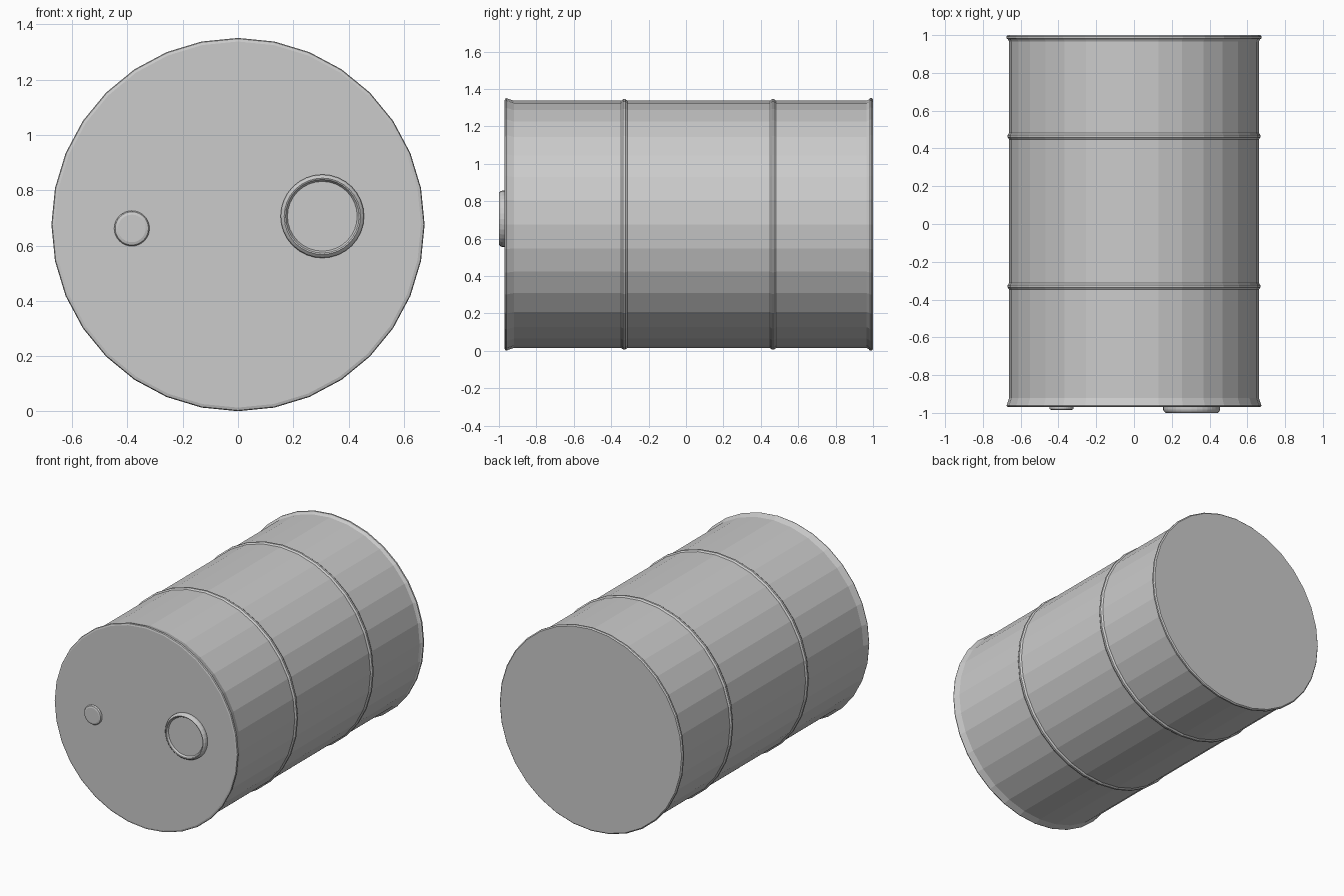
import bpy, bmesh, math

if "Cube" in bpy.data.objects:
    bpy.data.objects.remove(bpy.data.objects["Cube"])

CZ = 0.676  # height of the barrel axis

metal = bpy.data.materials.new("grey_metal")
metal.diffuse_color = (0.6, 0.6, 0.6, 1)
metal.use_nodes = True
metal.node_tree.nodes["Principled BSDF"].inputs["Base Color"].default_value = metal.diffuse_color


def lathe(name, profile, cx, cz, sides):
    """Spin (radius, y) points, front to back, around a y-aligned axis and cap both ends."""
    bm = bmesh.new()
    rings = []
    for r, y in profile:
        rings.append([bm.verts.new((cx + r * math.sin(2 * math.pi * i / sides), y,
                                    cz + r * math.cos(2 * math.pi * i / sides)))
                      for i in range(sides)])
    for a, b in zip(rings, rings[1:]):
        for i in range(sides):
            j = (i + 1) % sides
            bm.faces.new((a[i], a[j], b[j], b[i]))
    bm.faces.new(rings[0])
    bm.faces.new(rings[-1])
    bmesh.ops.recalc_face_normals(bm, faces=bm.faces)
    mesh = bpy.data.meshes.new(name)
    bm.to_mesh(mesh)
    bm.free()
    mesh.materials.append(metal)
    obj = bpy.data.objects.new(name, mesh)
    bpy.context.collection.objects.link(obj)
    return obj


def rib(y):
    """Small raised hoop in the drum wall."""
    return [(0.661, y - 0.017), (0.669, y - 0.006), (0.669, y + 0.006), (0.661, y + 0.017)]


# Drum body with flared front lip, two hoops and a back rim
body = [(0.662, -0.97), (0.672, -0.967), (0.675, -0.96), (0.672, -0.953), (0.661, -0.92)]
body += rib(-0.33) + rib(0.465)
body += [(0.661, 0.965), (0.668, 0.978), (0.675, 0.983), (0.675, 0.993), (0.668, 1.0)]
lathe("drum_body", body, 0, CZ, 32)

# Large filler cap with raised ring and shallow recess
lathe("large_cap", [(0.126, -0.986), (0.133, -0.998), (0.138, -1.0), (0.147, -0.992),
                    (0.151, -0.982), (0.151, -0.96)], 0.305, 0.706, 32)

# Small vent cap with a bevelled edge
lathe("small_cap", [(0.05, -0.985), (0.06, -0.982), (0.064, -0.976), (0.064, -0.96)],
      -0.384, 0.662, 32)
